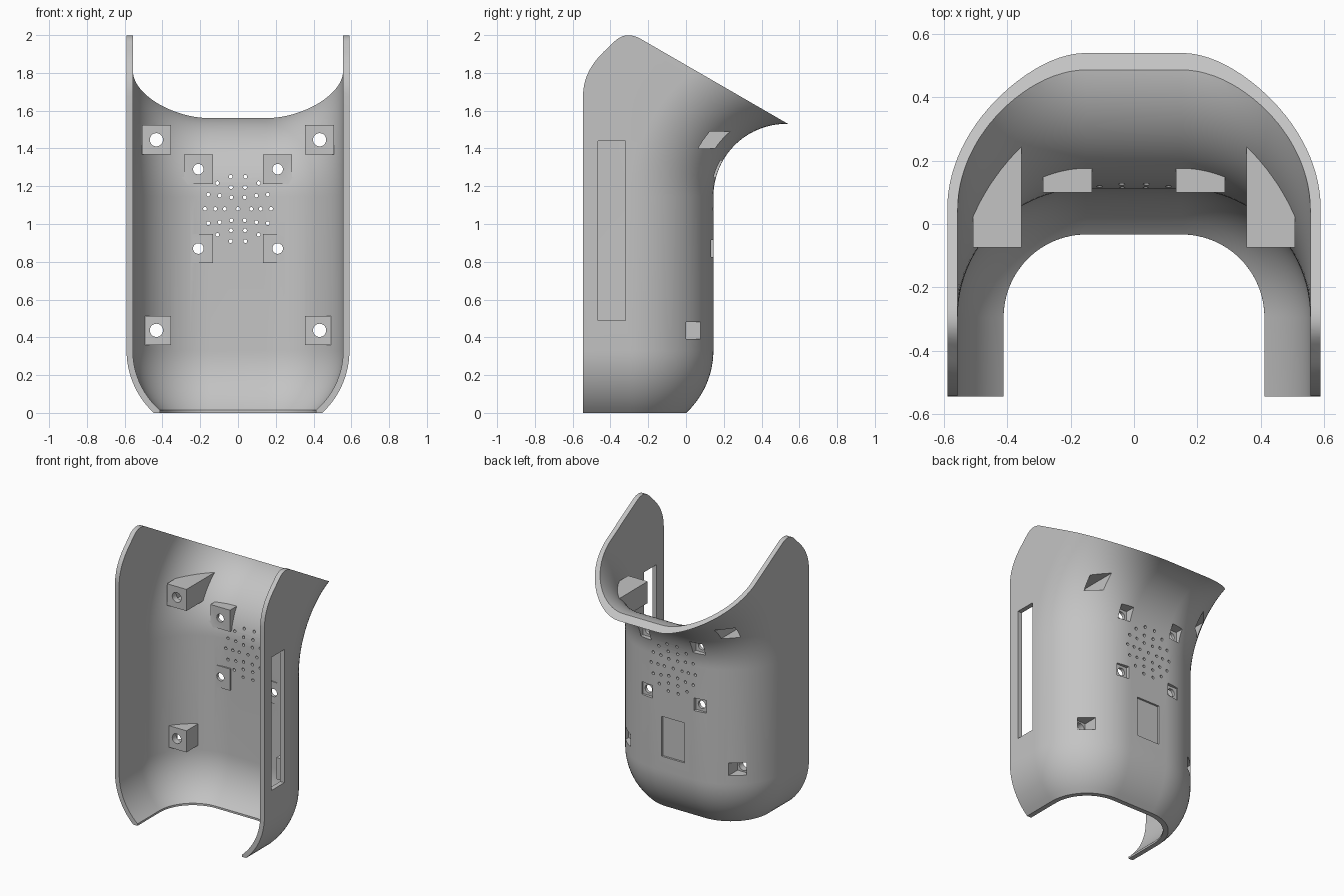
import bpy, bmesh, math
from mathutils import Matrix, Vector

if "Cube" in bpy.data.objects:
    bpy.data.objects.remove(bpy.data.objects["Cube"], do_unlink=True)

FLAT, CENTRE_Y = 0.15, -0.295        # half width of flat back, centre of corner arcs
PIVOT_Y, PIVOT_Z = 0.53, 1.145       # axis the flared top is revolved about
FILLET_Z = 0.33                      # height where the lower edge starts to curve in
WALL = 0.033
FRONT = -0.545

grey = bpy.data.materials.new("plain grey")
grey.use_nodes = True
grey.diffuse_color = (0.55, 0.55, 0.55, 1)
grey.node_tree.nodes["Principled BSDF"].inputs["Base Color"].default_value = (0.55, 0.55, 0.55, 1)


def make_object(name, bm):
    bmesh.ops.recalc_face_normals(bm, faces=bm.faces)
    mesh = bpy.data.meshes.new(name)
    bm.to_mesh(mesh)
    bm.free()
    mesh.materials.append(grey)
    obj = bpy.data.objects.new(name, mesh)
    bpy.context.collection.objects.link(obj)
    return obj


def loft(name, rings):
    """Closed solid through rings of equal point count."""
    bm = bmesh.new()
    rows = [[bm.verts.new(p) for p in ring] for ring in rings]
    count = len(rows[0])
    for a, b in zip(rows, rows[1:]):
        for i in range(count):
            j = (i + 1) % count
            bm.faces.new((a[i], a[j], b[j], b[i]))
    bm.faces.new(rows[0])
    bm.faces.new(rows[-1])
    return make_object(name, bm)


def u_section(radius, front, steps=24):
    """U outline in plan: straight sides, round corners, flat back."""
    half = [(FLAT + radius, front)]
    for i in range(steps + 1):
        a = math.pi / 2 * i / steps
        half.append((FLAT + radius * math.cos(a), CENTRE_Y + radius * math.sin(a)))
    return half + [(-x, y) for x, y in reversed(half)]


def body(name, inset, heights, front, turn, least=0.0):
    """Cover volume: curved-in foot, straight middle, top revolved backward."""
    rings = []
    rho = 0.45 - inset
    for z in heights:
        d = max(0, FILLET_Z - z)
        r = 0.44 - 0.45 + math.sqrt(max(0, rho * rho - d * d))
        rings.append([(x, y, z) for x, y in u_section(max(r, least), front)])
    top = u_section(0.44 - inset, front)
    steps = 30
    for i in range(steps + 1):
        t = math.radians(turn) * i / steps
        rings.append([(x, PIVOT_Y - (PIVOT_Y - y) * math.cos(t),
                       PIVOT_Z + (PIVOT_Y - y) * math.sin(t)) for x, y in top])
    return loft(name, rings)


def boxes(name, bounds):
    bm = bmesh.new()
    for lo, hi in bounds:
        lo, hi = Vector(lo), Vector(hi)
        m = Matrix.Translation((lo + hi) / 2) @ Matrix.Diagonal((*(hi - lo), 1))
        bmesh.ops.create_cube(bm, size=1, matrix=m)
    return make_object(name, bm)


def bores(name, items, segments):
    """Cylinders along y: x, z, radius, start y, end y."""
    bm = bmesh.new()
    for x, z, r, y0, y1 in items:
        m = Matrix.Translation((x, (y0 + y1) / 2, z)) @ Matrix.Rotation(math.pi / 2, 4, "X")
        bmesh.ops.create_cone(bm, cap_ends=True, segments=segments, radius1=r, radius2=r,
                              depth=y1 - y0, matrix=m)
    return make_object(name, bm)


def combine(target, tool, operation="DIFFERENCE"):
    tool.hide_render = True
    mod = target.modifiers.new("cut", "BOOLEAN")
    mod.operation, mod.solver, mod.object = operation, "EXACT", tool
    bpy.context.view_layer.objects.active = target
    bpy.ops.object.modifier_apply(modifier=mod.name)
    bpy.data.objects.remove(tool, do_unlink=True)


def bend(a, b, c, steps=10):
    a, b, c = Vector(a), Vector(b), Vector(c)
    return [tuple(a * (1 - t) ** 2 + b * 2 * t * (1 - t) + c * t * t)
            for t in (i / steps for i in range(steps + 1))]


# Outer volume trimmed to the side outline
foot = [FILLET_Z * i / 12 for i in range(13)]
shell = body("rear_cover", 0, foot, -0.9, 100)
outline = bend((FRONT, 1.68), (FRONT, 1.82), (-0.41, 1.935))
outline += bend((-0.38, 1.965), (-0.32, 2.025), (-0.24, 1.98))
outline += [(0.54, 1.53), (0.8, 1.38), (0.8, -0.1), (FRONT, -0.1)]
combine(shell, loft("side_outline", [[(x, y, z) for y, z in outline] for x in (-0.8, 0.8)]),
        "INTERSECT")

# Mounting bosses: x, z, front y, pocket floor y, hole radius
mounts = []
for s in (-1, 1):
    mounts += [(s * 0.432, z, -0.075, -0.03, 0.035) for z in (0.437, 1.446)]
    mounts += [(s * 0.21, z, 0.10, 0.122, 0.028) for z in (0.87, 1.29)]

# Cavity, with the bosses left standing in it
cavity = body("cavity", WALL, [-0.1, 0.0, 0.014] + foot[1:], -1.1, 103, 0.262)
for x, z, y, floor, r in mounts:
    combine(cavity, boxes("boss", [((x - 0.077, y, z - 0.077), (x + 0.077, 0.9, z + 0.077))]))
combine(shell, cavity)

# Square pockets from behind, then screw holes
combine(shell, boxes("pockets", [((x - 0.045, floor, z - 0.045), (x + 0.045, 0.7, z + 0.045))
                                 for x, z, y, floor, r in mounts]))
combine(shell, bores("screw_holes", [(x, z, r, y - 0.1, floor + 0.012)
                                     for x, z, y, floor, r in mounts], 32))

# Speaker grille in rings
grille = [(0, 1.08, 0.01, 0, 0.3)]
for radius, count in ((0.07, 6), (0.12, 10), (0.175, 14)):
    for i in range(count):
        a = math.tau * i / count
        grille.append((radius * math.cos(a), 1.08 + radius * math.sin(a), 0.01, 0, 0.3))
combine(shell, bores("grille_holes", grille, 14))

# Slot in the left wall and shallow label recess on the back
combine(shell, boxes("side_slot", [((0.5, -0.465, 0.49), (0.7, -0.32, 1.44))]))
combine(shell, boxes("label_recess", [((-0.09, 0.131, 0.43), (0.09, 0.3, 0.715))]))

bpy.ops.object.select_all(action="DESELECT")
shell.select_set(True)
bpy.context.view_layer.objects.active = shell
bpy.ops.object.shade_smooth_by_angle(angle=math.radians(30))
